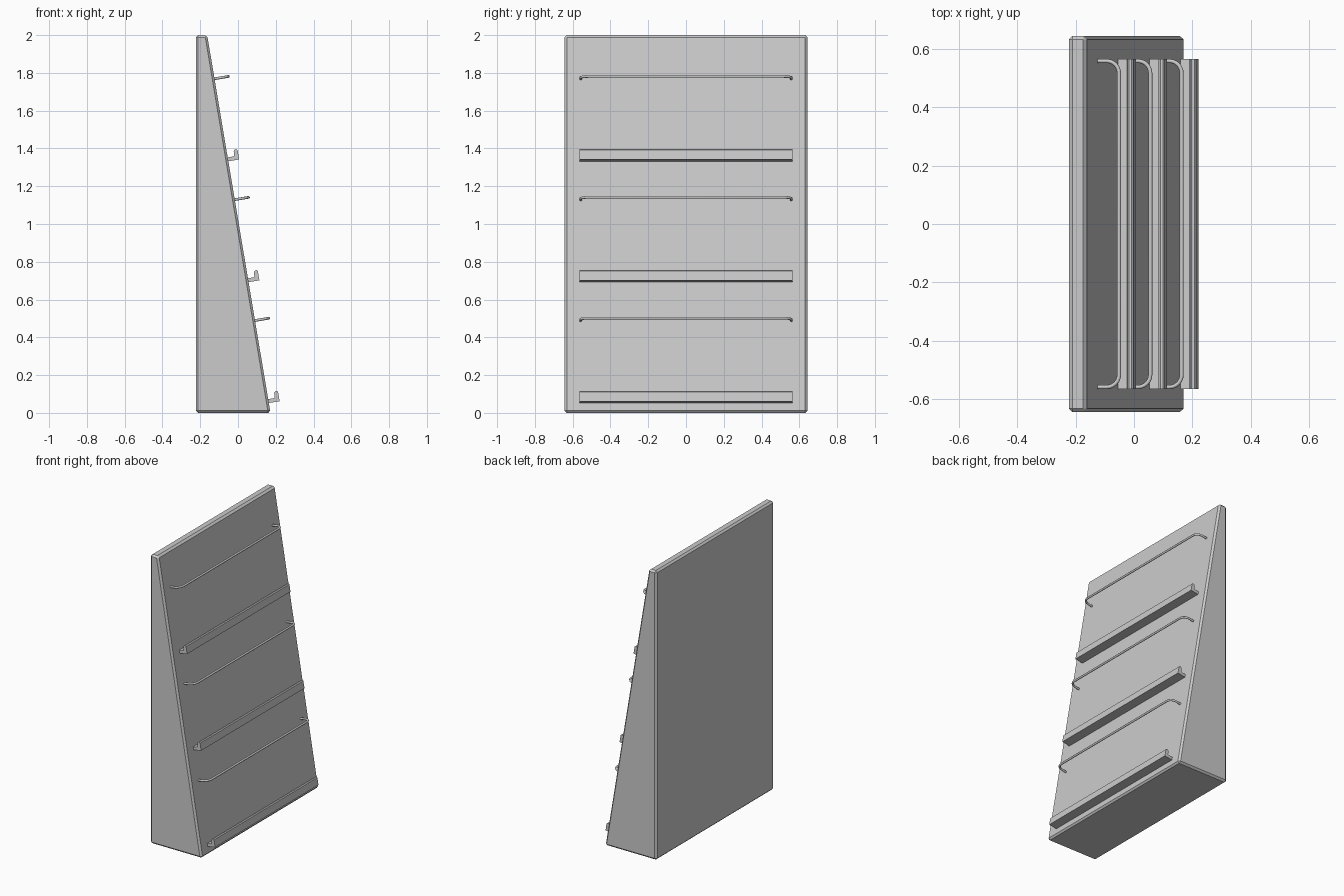
import bpy, bmesh, math
from mathutils import Vector

if "Cube" in bpy.data.objects:
    bpy.data.objects.remove(bpy.data.objects["Cube"])

SLOPE = math.atan2(0.335, 2.0)
N = Vector((math.cos(SLOPE), 0, math.sin(SLOPE)))    # out of the sloped face
U = Vector((-math.sin(SLOPE), 0, math.cos(SLOPE)))   # up the sloped face
Y = Vector((0, 1, 0))


def face_point(z):
    return Vector((0.172 - z * math.tan(SLOPE), 0, z))


def finish(bm, name):
    bmesh.ops.recalc_face_normals(bm, faces=bm.faces)
    me = bpy.data.meshes.new(name)
    bm.to_mesh(me)
    bm.free()
    ob = bpy.data.objects.new(name, me)
    bpy.context.collection.objects.link(ob)
    return ob


def extrude_profile(name, pts, half):
    """Extrude a closed outline in the xz plane along y."""
    bm = bmesh.new()
    f = bm.faces.new([bm.verts.new(p - Y * half) for p in pts])
    r = bmesh.ops.extrude_face_region(bm, geom=[f])
    verts = [v for v in r["geom"] if isinstance(v, bmesh.types.BMVert)]
    bmesh.ops.translate(bm, verts=verts, vec=Y * 2 * half)
    return finish(bm, name)


def rail(name, z):
    """Round bar with curved returns into the sloped face."""
    o, reach, half, r = face_point(z), 0.074, 0.558, 0.042
    side = [(-0.01, half)]
    for i in range(7):
        a = math.radians(90 - 15 * i)
        side.append((reach - r + r * math.cos(a), half - r + r * math.sin(a)))
    path = [o + N * n + Y * y for n, y in side]
    path += [o + N * n - Y * y for n, y in reversed(side)]
    bm = bmesh.new()
    rings, sides, radius = [], 12, 0.007
    for i, p in enumerate(path):
        t = (path[min(i + 1, len(path) - 1)] - path[max(i - 1, 0)]).normalized()
        if i in (0, len(path) - 1):
            t = N if i == 0 else -N
        s = U.cross(t)
        rings.append([bm.verts.new(p + radius * (U * math.cos(a) + s * math.sin(a)))
                      for a in (2 * math.pi * k / sides for k in range(sides))])
    for a, b in zip(rings, rings[1:]):
        for k in range(sides):
            j = (k + 1) % sides
            bm.faces.new((a[k], a[j], b[j], b[k]))
    bm.faces.new(rings[0])
    bm.faces.new(rings[-1])
    ob = finish(bm, name)
    bpy.ops.object.select_all(action='DESELECT')
    ob.select_set(True)
    bpy.context.view_layer.objects.active = ob
    bpy.ops.object.shade_smooth_by_angle(angle=math.radians(40))


# wedge-shaped body with chamfered edges
body = extrude_profile("display_body", [Vector(p) for p in (
    (-0.223, 0, 0), (0.172, 0, 0), (-0.163, 0, 2), (-0.223, 0, 2))], 0.643)
bev = body.modifiers.new("chamfer", 'BEVEL')
bev.width, bev.segments = 0.012, 1

# lipped ledges and retaining rails, three tiers
LEDGE = [(-0.006, 0), (0.058, 0), (0.058, 0.05), (0.053, 0.056),
         (0.044, 0.056), (0.037, 0.049), (0.035, 0.024), (0.031, 0.021), (-0.006, 0.021)]
for i in range(3):
    o = face_point(0.052 + 0.64 * i)
    extrude_profile(f"ledge_{i + 1}", [o + N * n + U * u for n, u in LEDGE], 0.565)
    rail(f"rail_{i + 1}", 0.489 + 0.64 * i)
